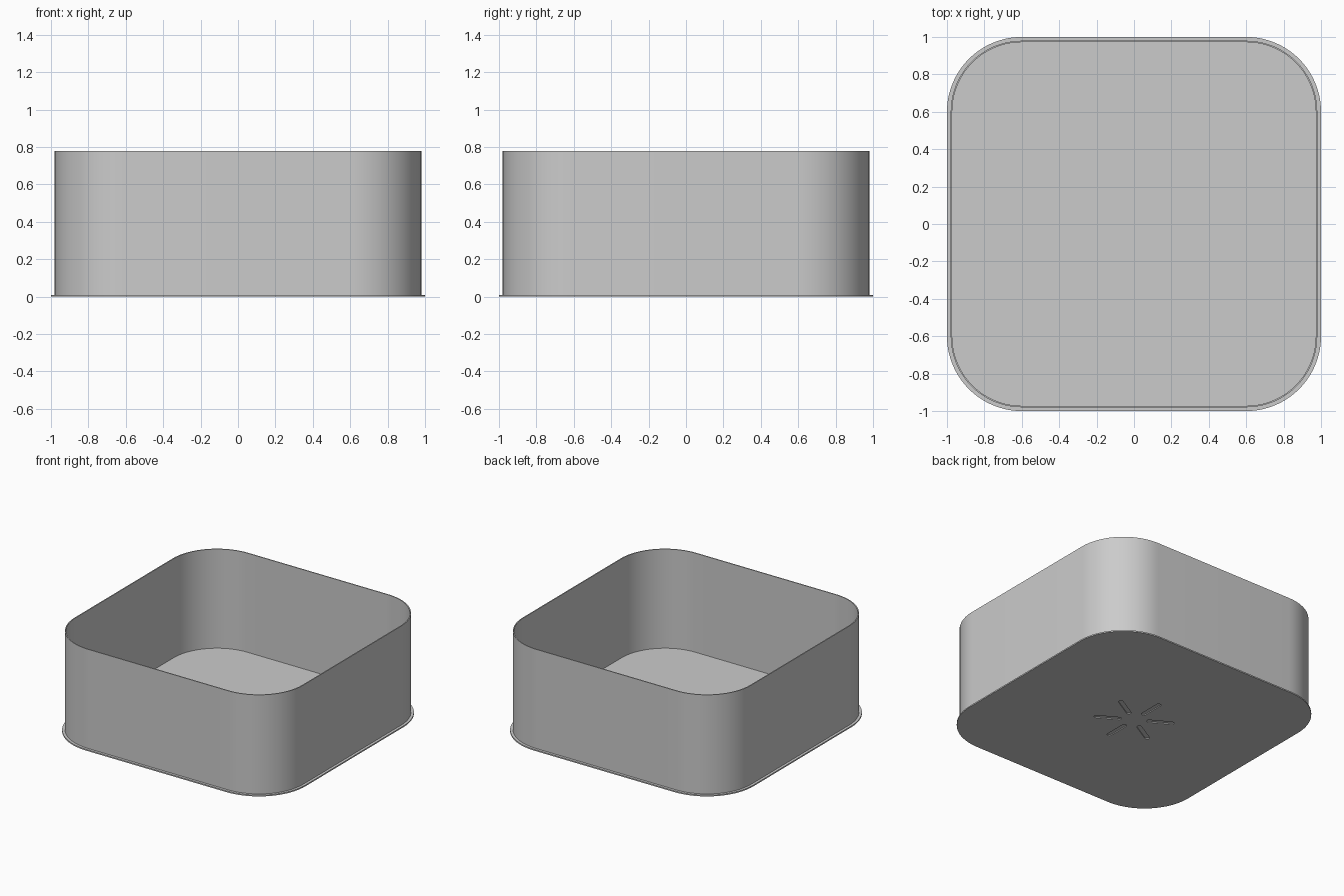
import bpy, bmesh, math
from mathutils import Matrix

cube = bpy.data.objects.get("Cube")
if cube:
    bpy.data.objects.remove(cube, do_unlink=True)

PLATE_T = 0.01      # base plate thickness
HEIGHT = 0.778      # overall height
WALL = 0.98         # half width of the wall
WALL_T = 0.008      # wall thickness
CORNER = 0.4        # plate corner radius

grey = bpy.data.materials.new("plain grey")
grey.use_nodes = True
grey.diffuse_color = (0.6, 0.6, 0.6, 1)
grey.node_tree.nodes["Principled BSDF"].inputs["Base Color"].default_value = (0.6, 0.6, 0.6, 1)


def rounded_outline(half_x, half_y, radius, steps):
    """Counter-clockwise outline of a rounded rectangle."""
    points = []
    for quarter, (sx, sy) in enumerate([(1, 1), (-1, 1), (-1, -1), (1, -1)]):
        for i in range(steps + 1):
            a = (quarter + i / steps) * math.pi / 2
            points.append((sx * (half_x - radius) + radius * math.cos(a),
                           sy * (half_y - radius) + radius * math.sin(a)))
    return points


def add_prism(bm, outline, z0, z1, matrix=Matrix()):
    """Closed upright prism over an outline."""
    low = [bm.verts.new(matrix @ Matrix.Translation((x, y, z0)).translation) for x, y in outline]
    high = [bm.verts.new(matrix @ Matrix.Translation((x, y, z1)).translation) for x, y in outline]
    bm.faces.new(low[::-1])
    bm.faces.new(high)
    for i in range(len(low)):
        j = (i + 1) % len(low)
        bm.faces.new((low[i], low[j], high[j], high[i]))


def make_object(name, bm):
    bmesh.ops.remove_doubles(bm, verts=bm.verts, dist=1e-5)
    bmesh.ops.recalc_face_normals(bm, faces=bm.faces)
    mesh = bpy.data.meshes.new(name)
    bm.to_mesh(mesh)
    bm.free()
    mesh.materials.append(grey)
    obj = bpy.data.objects.new(name, mesh)
    bpy.context.collection.objects.link(obj)
    return obj


def activate(obj):
    bpy.ops.object.select_all(action='DESELECT')
    obj.select_set(True)
    bpy.context.view_layer.objects.active = obj


# Base plate with a narrow flange around the wall
bm = bmesh.new()
add_prism(bm, rounded_outline(1, 1, CORNER, 20), 0, PLATE_T)
base_plate = make_object("base_plate", bm)

# Six shallow radial grooves cut into the underside
bm = bmesh.new()
slot = rounded_outline(0.098, 0.017, 0.0169, 6)
for i in range(6):
    turn = Matrix.Rotation(math.radians(30 + 60 * i), 4, 'Z')
    add_prism(bm, slot, -0.02, 0.007, turn @ Matrix.Translation((0.188, 0, 0)))
cutter = make_object("groove_cutter", bm)
cutter.hide_render = True
cut = base_plate.modifiers.new("grooves", 'BOOLEAN')
cut.operation = 'DIFFERENCE'
cut.solver = 'EXACT'
cut.object = cutter
activate(base_plate)
bpy.ops.object.modifier_apply(modifier=cut.name)
bpy.data.objects.remove(cutter, do_unlink=True)

# Thin open wall with rounded corners
bm = bmesh.new()
rings = []
for inset, z in [(0, PLATE_T), (0, HEIGHT), (WALL_T, HEIGHT), (WALL_T, PLATE_T)]:
    half = WALL - inset
    outline = rounded_outline(half, half, CORNER - 1 + half, 20)
    rings.append([bm.verts.new((x, y, z)) for x, y in outline])
for k in range(4):
    a, b = rings[k], rings[(k + 1) % 4]
    for i in range(len(a)):
        j = (i + 1) % len(a)
        bm.faces.new((a[i], a[j], b[j], b[i]))
side_wall = make_object("side_wall", bm)

for obj in (base_plate, side_wall):
    activate(obj)
    bpy.ops.object.shade_smooth_by_angle(angle=math.radians(30))
